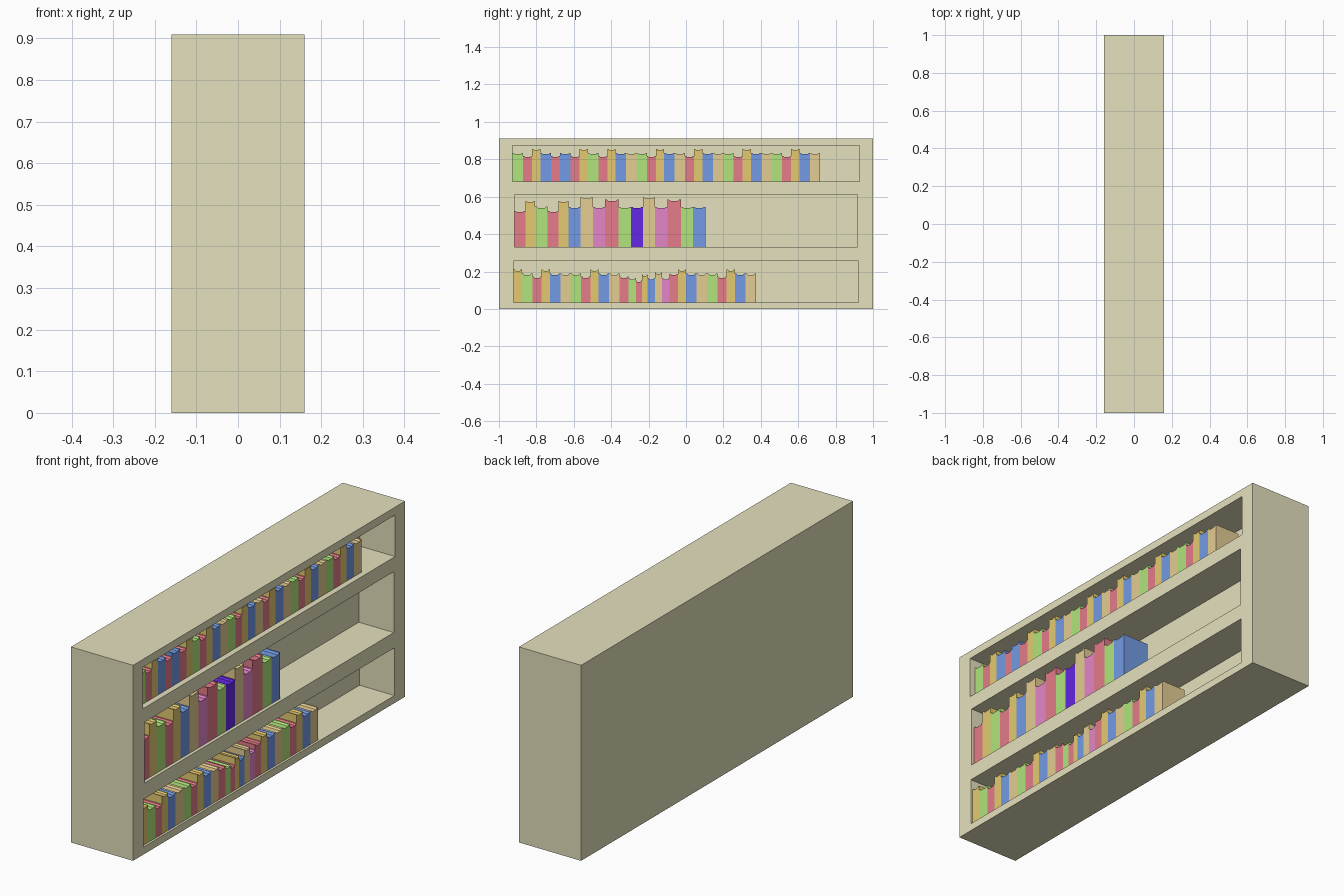
import bpy, bmesh

if "Cube" in bpy.data.objects:
    bpy.data.objects.remove(bpy.data.objects["Cube"])

def material(name, rgb):
    m = bpy.data.materials.new(name)
    m.diffuse_color = (*rgb, 1)
    m.use_nodes = True
    m.node_tree.nodes["Principled BSDF"].inputs["Base Color"].default_value = m.diffuse_color
    return m

WOOD = material("wood", (0.78, 0.75, 0.51))
COLOURS = {
    "G": material("green", (0.44, 0.78, 0.20)),
    "R": material("red", (0.78, 0.20, 0.25)),
    "O": material("gold", (0.78, 0.59, 0.16)),
    "B": material("blue", (0.17, 0.33, 0.78)),
    "T": material("tan", (0.78, 0.61, 0.29)),
    "M": material("magenta", (0.78, 0.24, 0.58)),
    "D": material("deep_blue", (0.13, 0.02, 0.78)),
}

def box(name, x0, x1, y0, y1, z0, z1):
    bm = bmesh.new()
    bmesh.ops.create_cube(bm, size=1)
    for v in bm.verts:
        v.co = ((x0 + x1) / 2 + v.co.x * (x1 - x0),
                (y0 + y1) / 2 + v.co.y * (y1 - y0),
                (z0 + z1) / 2 + v.co.z * (z1 - z0))
    me = bpy.data.meshes.new(name)
    bm.to_mesh(me)
    bm.free()
    ob = bpy.data.objects.new(name, me)
    bpy.context.collection.objects.link(ob)
    return ob

def book(name, y, w, z, h, x0, x1, mat):
    # cover boards stand slightly above the page block
    t, d = w * 0.12, 0.007
    profile = [(0, 0), (w, 0), (w, h), (w - t, h), (w - 2 * t, h - d),
               (2 * t, h - d), (t, h), (0, h)]
    bm = bmesh.new()
    face = bm.faces.new([bm.verts.new((x0, y + a, z + b)) for a, b in profile])
    ext = bmesh.ops.extrude_face_region(bm, geom=[face])
    for v in ext["geom"]:
        if isinstance(v, bmesh.types.BMVert):
            v.co.x = x1
    bmesh.ops.recalc_face_normals(bm, faces=bm.faces)
    me = bpy.data.meshes.new(name)
    bm.to_mesh(me)
    bm.free()
    me.materials.append(mat)
    bpy.context.collection.objects.link(bpy.data.objects.new(name, me))

# carcass with three shelf openings cut into the +x side
case = box("bookcase", -0.16, 0.16, -1, 1, 0, 0.91)
case.data.materials.append(WOOD)
openings = [("top", 0.927, 0.68, 0.873), ("middle", 0.917, 0.33, 0.613),
            ("bottom", 0.922, 0.035, 0.257)]
bpy.context.view_layer.objects.active = case
for label, half, z0, z1 in openings:
    cutter = box(label + "_cutter", -0.02, 0.3, -half, half, z0, z1)
    cutter.data.materials.append(WOOD)
    cutter.hide_render = True
    mod = case.modifiers.new(label, "BOOLEAN")
    mod.operation, mod.solver, mod.object = "DIFFERENCE", "EXACT", cutter
    bpy.ops.object.modifier_apply(modifier=mod.name)
    bpy.data.objects.remove(cutter)

# two book sets: letter -> (width, height)
SET_A = {"G": (.056, .154), "R": (.049, .138), "O": (.044, .176),
         "B": (.056, .154), "T": (.055, .154)}
SET_B = {"B": (.066, .216), "T": (.066, .266), "M": (.066, .216),
         "R": (.073, .254), "G": (.065, .216), "D": (.065, .216)}

# shelf rows: start y, end y, floor z, depth range, runs of (letters, set, width scale, height scale)
rows = [
    ("top", -0.927, 0.717, 0.68, 0.005, 0.133,
     [("GROBRBROGROBTGROBTROBTGROBTGROBT", SET_A, 1, 1)]),
    ("middle", -0.917, 0.103, 0.33, 0.008, 0.145,
     [("ROGRO", SET_A, 1.2, 1.41), ("BTMRGDTMRGB", SET_B, 1, 1)]),
    ("bottom", -0.922, 0.373, 0.035, 0.025, 0.15,
     [("OGROBTGROBTR", SET_A, 1, 1), ("GROB", SET_A, 0.68, 0.84),
      ("TMR", SET_B, 0.6, 0.6), ("OBTGROBT", SET_A, 1, 1)]),
]
for label, y, y_end, z, x0, x1, runs in rows:
    books = [(c, s[c][0] * ws, s[c][1] * hs) for txt, s, ws, hs in runs for c in txt]
    fit = (y_end - y) / sum(b[1] for b in books)
    for c, w, h in books:
        book(label + "_shelf_book", y, w * fit, z, h, x0, x1, COLOURS[c])
        y += w * fit
